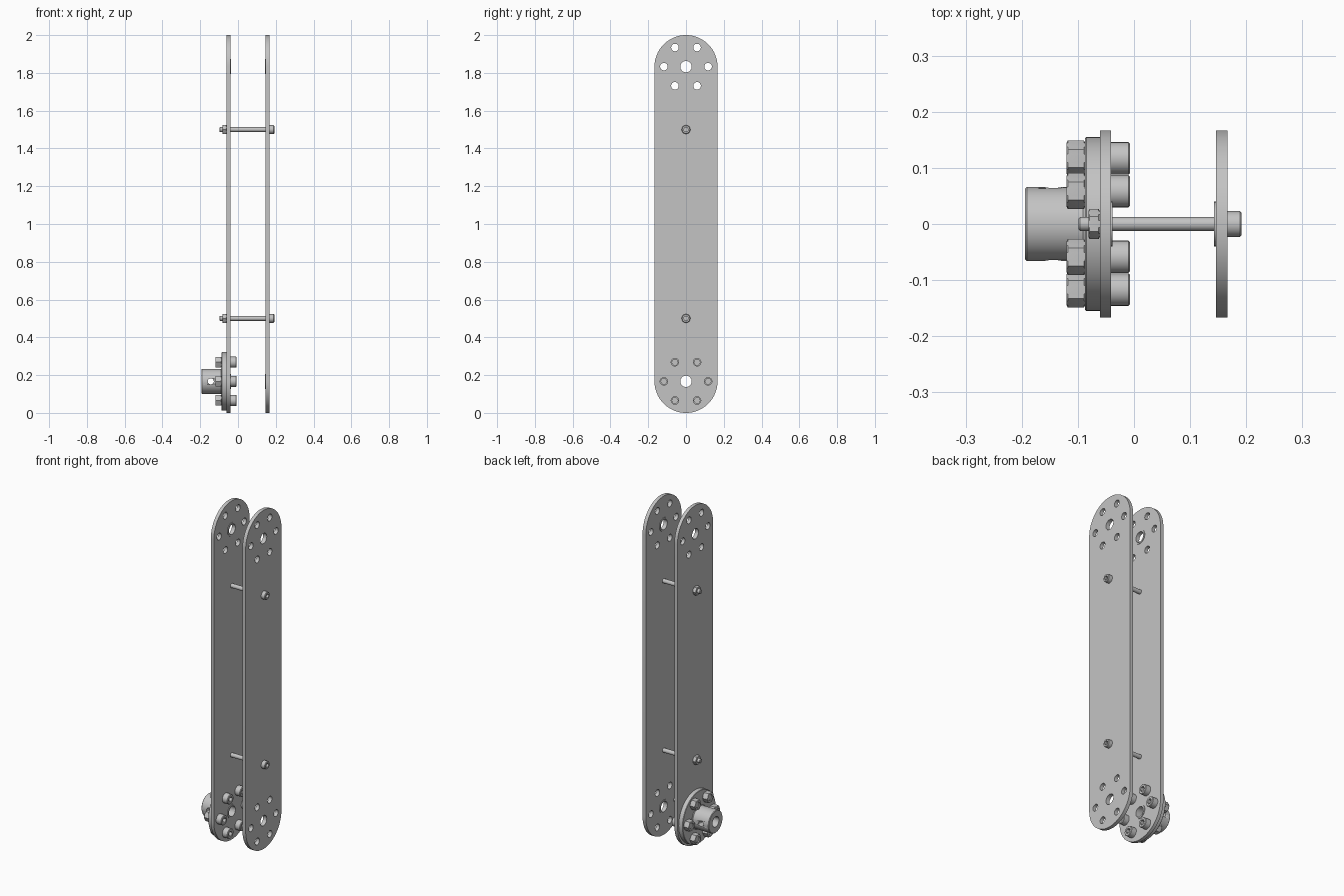
import bpy, bmesh
from math import pi, sin, cos, radians
from mathutils import Matrix

cube = bpy.data.objects.get("Cube")
if cube:
    bpy.data.objects.remove(cube)

metal = bpy.data.materials.new("grey_metal")
metal.use_nodes = True
GREY = (0.55, 0.55, 0.55, 1)
metal.diffuse_color = GREY
metal.node_tree.nodes["Principled BSDF"].inputs["Base Color"].default_value = GREY

SMALL_SEG = 24
PLATE_R = 0.167
LOW, HIGH = PLATE_R, 2 - PLATE_R
BOLT_CIRCLE = 0.117
BOLT_ANGLES = [i * pi / 3 for i in range(6)]


def add_object(name, bm):
    """Finish a bmesh as a smooth-shaded object with sharp edges kept."""
    bmesh.ops.remove_doubles(bm, verts=bm.verts, dist=1e-5)
    bmesh.ops.recalc_face_normals(bm, faces=bm.faces)
    mesh = bpy.data.meshes.new(name)
    bm.to_mesh(mesh)
    bm.free()
    mesh.materials.append(metal)
    mesh.polygons.foreach_set("use_smooth", [True] * len(mesh.polygons))
    mesh.set_sharp_from_angle(angle=radians(30))
    obj = bpy.data.objects.new(name, mesh)
    bpy.context.collection.objects.link(obj)
    return obj


def turned(name, profile, y=0, z=0, seg=SMALL_SEG, closed=False):
    """Turn (x, radius, shape) stations about the x axis; 'hex' gives six flats."""
    bm = bmesh.new()
    rings = []
    for x, r, shape in profile:
        ring = []
        for i in range(seg):
            a = 2 * pi * i / seg
            k = r
            if shape == "hex":
                k = r * cos(pi / 6) / cos(a % (pi / 3) - pi / 6)
            ring.append(bm.verts.new((x, y + k * cos(a), z + k * sin(a))))
        rings.append(ring)
    pairs = list(zip(rings, rings[1:]))
    if closed:
        pairs.append((rings[-1], rings[0]))
    else:
        bm.faces.new(rings[0])
        bm.faces.new(rings[-1])
    for a, b in pairs:
        for i in range(seg):
            j = (i + 1) % seg
            bm.faces.new((a[i], a[j], b[j], b[i]))
    return add_object(name, bm)


def circle(y, z, r, seg):
    return [(y + r * cos(2 * pi * i / seg), z + r * sin(2 * pi * i / seg))
            for i in range(seg)]


def plate(name, x0, x1):
    """Round-ended strap with a hub hole and six bolt holes at each end."""
    arc = [i * pi / 32 for i in range(33)]
    loops = [[(PLATE_R * cos(a), HIGH + PLATE_R * sin(a)) for a in arc]
             + [(-PLATE_R * cos(a), LOW - PLATE_R * sin(a)) for a in arc]]
    for z in (LOW, HIGH):
        loops.append(circle(0, z, 0.039, 32))
        for a in BOLT_ANGLES:
            loops.append(circle(BOLT_CIRCLE * cos(a), z + BOLT_CIRCLE * sin(a), 0.02, SMALL_SEG))
    curve = bpy.data.curves.new(name + "_outline", "CURVE")
    curve.dimensions = "2D"
    curve.fill_mode = "BOTH"
    curve.extrude = (x1 - x0) / 2
    for loop in loops:
        spline = curve.splines.new("POLY")
        spline.points.add(len(loop) - 1)
        for p, (u, v) in zip(spline.points, loop):
            p.co = (u, v, 0, 1)
        spline.use_cyclic_u = True
    helper = bpy.data.objects.new(name + "_outline", curve)
    bpy.context.collection.objects.link(helper)
    deps = bpy.context.evaluated_depsgraph_get()
    mesh = bpy.data.meshes.new_from_object(helper.evaluated_get(deps))
    bm = bmesh.new()
    bm.from_mesh(mesh)
    bpy.data.objects.remove(helper)
    bpy.data.meshes.remove(mesh)
    # outline plane (u, v) becomes (y, z), thickness runs along x
    turn = Matrix(((0, 0, 1, (x0 + x1) / 2), (1, 0, 0, 0), (0, 1, 0, 0), (0, 0, 0, 1)))
    bmesh.ops.transform(bm, matrix=turn, verts=bm.verts)
    return add_object(name, bm)


def bushing(name, outer, inner, z):
    turned(name, [(outer, 0.030, ""), (outer, 0.040, ""), (inner, 0.040, ""), (inner, 0.030, "")],
           z=z, seg=32, closed=True)


def bolt(name, y, z, tip, seat, top, shaft, head, socket):
    """Cap bolt along x with a chamfered head and a hex socket."""
    c = 0.003
    turned(name, [(tip, shaft - c, ""), (tip + c, shaft, ""), (seat, shaft, ""),
                  (seat, head, ""), (top - c, head, ""), (top, head - c, ""),
                  (top, socket, "hex"), (top - 0.6 * (top - seat), socket, "hex")], y, z)


def nut(name, y, z, x0, x1, r, bore):
    c = 0.002
    turned(name, [(x0, bore, ""), (x0, r * 0.87, ""), (x0 + c, r, "hex"), (x1 - c, r, "hex"),
                  (x1, r * 0.87, ""), (x1, bore, "")], y, z, closed=True)


# Two side straps and their bushings, which stand slightly proud inside
plate("right_plate", -0.061, -0.041)
plate("left_plate", 0.146, 0.167)
for end, z in (("lower", LOW), ("upper", HIGH)):
    bushing("right_" + end + "_bushing", -0.061, -0.038, z)
    bushing("left_" + end + "_bushing", 0.167, 0.143, z)

# Long spacer bolts joining the straps
for end, z in (("lower", 0.5), ("upper", 1.5)):
    bolt(end + "_spacer_bolt", 0, z, -0.099, 0.167, 0.192, 0.0125, 0.023, 0.013)
    nut(end + "_spacer_nut", 0, z, -0.081, -0.061, 0.027, 0.0125)

# Flanged hub with a through bore
hub = turned("flanged_hub", [(-0.061, 0.030, ""), (-0.061, 0.155, ""), (-0.085, 0.155, ""),
                             (-0.087, 0.153, ""), (-0.087, 0.070, ""), (-0.091, 0.066, ""),
                             (-0.191, 0.066, ""), (-0.194, 0.063, ""), (-0.194, 0.030, "")],
             z=LOW, seg=64, closed=True)

# Set-screw hole across the hub
bm = bmesh.new()
bmesh.ops.create_cone(bm, cap_ends=True, segments=SMALL_SEG, radius1=0.016, radius2=0.016, depth=0.3,
                      matrix=Matrix.Translation((-0.144, 0, LOW)) @ Matrix.Rotation(pi / 2, 4, "X"))
cutter = add_object("set_screw_cutter", bm)
cutter.hide_render = True
cutter.hide_set(True)
cut = hub.modifiers.new("set_screw_hole", "BOOLEAN")
cut.operation = "DIFFERENCE"
cut.solver = "EXACT"
cut.object = cutter

# Six flange bolts with nuts
for i, a in enumerate(BOLT_ANGLES, 1):
    y, z = BOLT_CIRCLE * cos(a), LOW + BOLT_CIRCLE * sin(a)
    bolt(f"flange_bolt_{i}", y, z, -0.117, -0.041, -0.007, 0.0175, 0.029, 0.016)
    nut(f"flange_nut_{i}", y, z, -0.120, -0.087, 0.032, 0.0175)
